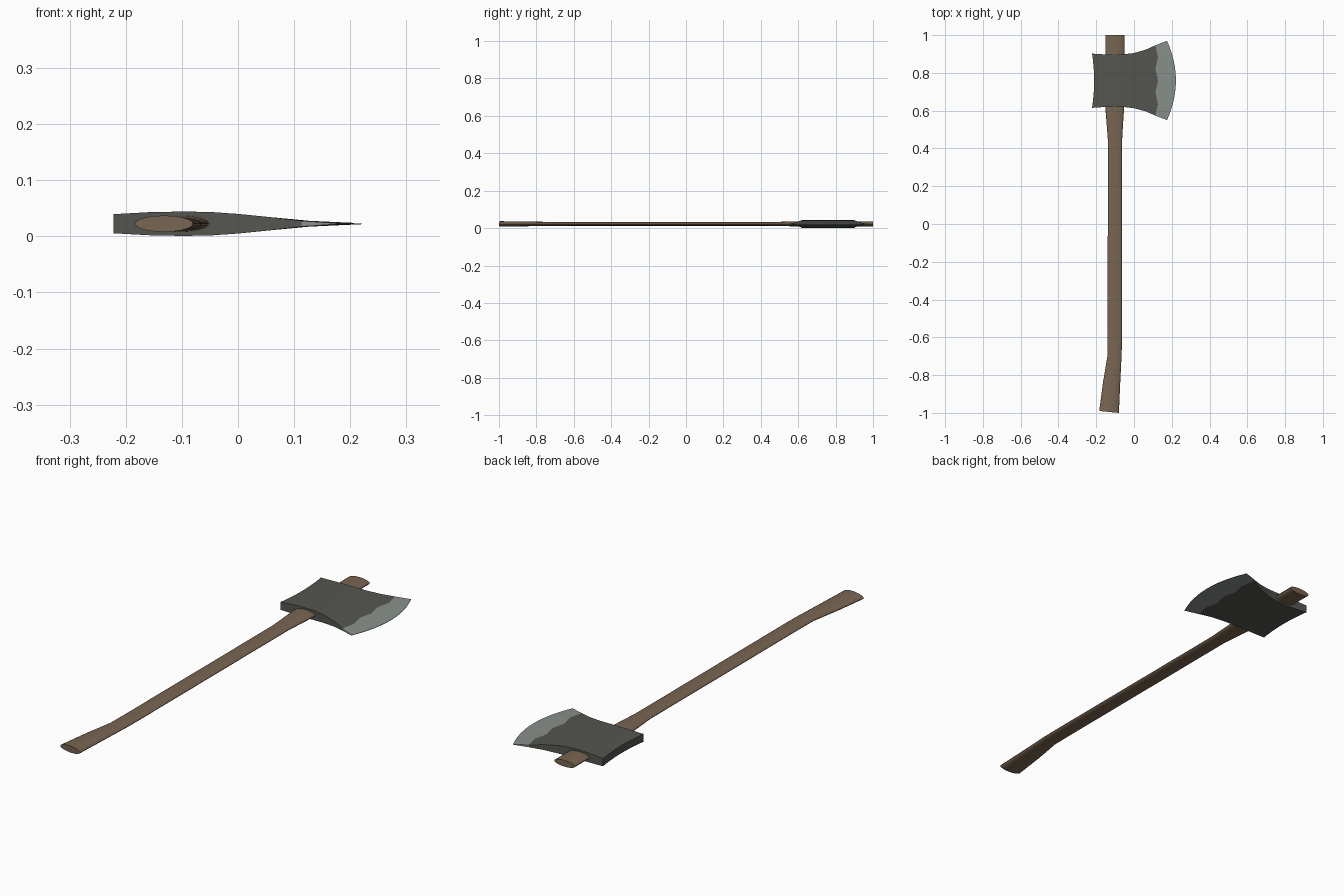
import bpy, bmesh, math

if "Cube" in bpy.data.objects:
    bpy.data.objects.remove(bpy.data.objects["Cube"], do_unlink=True)

MID_Z = 0.0225


def material(name, colour, rough):
    m = bpy.data.materials.new(name)
    m.use_nodes = True
    m.diffuse_color = (*colour, 1)
    bsdf = m.node_tree.nodes["Principled BSDF"]
    bsdf.inputs["Base Color"].default_value = (*colour, 1)
    bsdf.inputs["Roughness"].default_value = rough
    return m


wood = material("brown wood", (0.19, 0.13, 0.085), 0.8)
steel = material("dark steel", (0.09, 0.092, 0.08), 0.6)
edge_steel = material("ground edge steel", (0.25, 0.28, 0.26), 0.5)


def loft(name, rings, materials, angle, first_edge_ring=None):
    """Skin closed rings of points and cap both ends."""
    bm = bmesh.new()
    loops = [[bm.verts.new(p) for p in ring] for ring in rings]
    n = len(loops[0])
    for i, (a, b) in enumerate(zip(loops, loops[1:])):
        for j in range(n):
            k = (j + 1) % n
            f = bm.faces.new((a[j], a[k], b[k], b[j]))
            if first_edge_ring is not None and i >= first_edge_ring:
                f.material_index = 1
    bm.faces.new(loops[0])
    cap = bm.faces.new(loops[-1])
    cap.material_index = 0 if first_edge_ring is None else 1
    bmesh.ops.recalc_face_normals(bm, faces=bm.faces)
    mesh = bpy.data.meshes.new(name)
    bm.to_mesh(mesh)
    bm.free()
    for m in materials:
        mesh.materials.append(m)
    ob = bpy.data.objects.new(name, mesh)
    bpy.context.collection.objects.link(ob)
    bpy.ops.object.select_all(action="DESELECT")
    ob.select_set(True)
    bpy.context.view_layer.objects.active = ob
    bpy.ops.object.shade_smooth_by_angle(angle=math.radians(angle))
    return ob


# Handle: oval sections along y (y, left x, right x, half thickness, end slant)
sections = [
    (-0.995, -0.184, -0.080, 0.0145, -0.005),
    (-0.84, -0.164, -0.073, 0.0125, -0.003),
    (-0.69, -0.141, -0.065, 0.0105, 0.01),
    (-0.60, -0.140, -0.064, 0.0100, 0),
    (0.44, -0.138, -0.063, 0.0100, 0),
    (0.53, -0.145, -0.058, 0.0120, 0),
    (0.62, -0.152, -0.052, 0.0140, 0),
    (1.00, -0.152, -0.050, 0.0140, 0),
]
SIDES = 20
rings = []
for y, x0, x1, half, slant in sections:
    ring = []
    for k in range(SIDES):
        a = math.tau * k / SIDES
        ring.append(((x0 + x1) / 2 + (x1 - x0) / 2 * math.cos(a),
                     y + slant * math.cos(a),
                     MID_Z + half * math.sin(a)))
    rings.append(ring)
loft("handle", rings, [wood], 40)

# Axe head: columns from poll to cutting edge (x, low y, high y, half thickness, bow)
columns = [
    (-0.222, 0.615, 0.902, 0.0170, 0.011),
    (-0.160, 0.619, 0.898, 0.0205, 0.004),
    (-0.100, 0.620, 0.897, 0.0217, 0),
    (-0.050, 0.619, 0.899, 0.0210, 0),
    (0.000, 0.613, 0.905, 0.0175, 0),
    (0.060, 0.597, 0.922, 0.0115, 0),
    (0.120, 0.574, 0.946, 0.0052, 0),
    (0.175, 0.550, 0.970, 0.0008, 0.047),
]
GRIND = 6          # column where the ground edge starts
ROWS = 12
rings = []
for c, (x, lo, hi, half, bow) in enumerate(columns):
    top = []
    for r in range(ROWS + 1):
        t = 2 * r / ROWS - 1
        wave = 0.007 * math.cos(t * 3 * math.pi) if c == GRIND else 0
        top.append((x + bow * (1 - t * t) + wave, lo + (hi - lo) * r / ROWS, half))
    rings.append([(px, py, MID_Z + h) for px, py, h in top]
                 + [(px, py, MID_Z - h) for px, py, h in reversed(top)])
loft("axe_head", rings, [steel, edge_steel], 25, GRIND)
